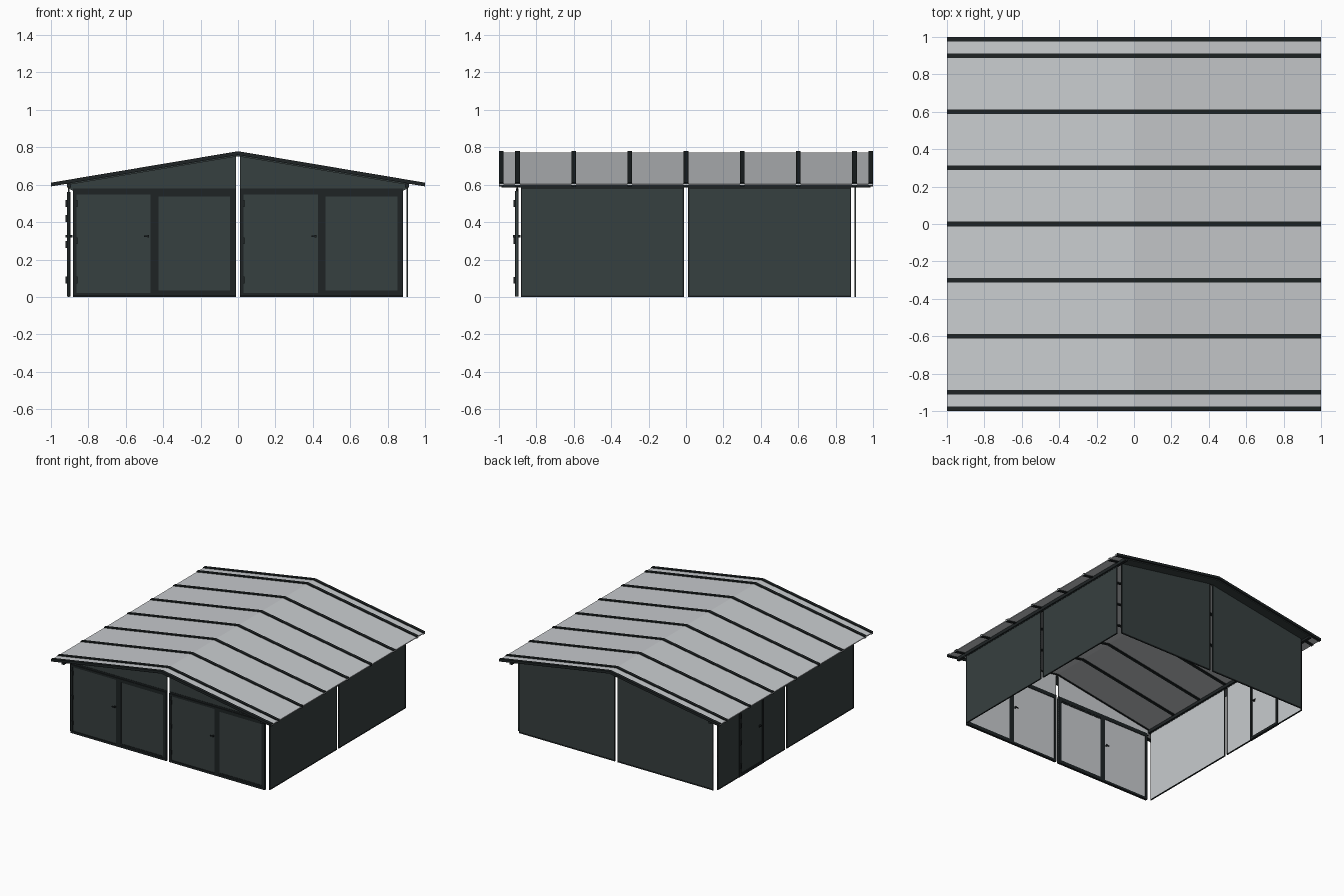
import bpy
import bmesh
from mathutils import Vector

cube = bpy.data.objects.get("Cube")
if cube:
    bpy.data.objects.remove(cube, do_unlink=True)


def material(name, rgb):
    m = bpy.data.materials.new(name)
    m.use_nodes = True
    m.diffuse_color = (*rgb, 1)
    bsdf = m.node_tree.nodes["Principled BSDF"]
    bsdf.inputs["Base Color"].default_value = (*rgb, 1)
    bsdf.inputs["Roughness"].default_value = 0.8
    return m


CLAD = material("dark slate cladding", (0.037, 0.05, 0.05))
TRIM = material("near black trim", (0.013, 0.017, 0.018))
METAL = material("pale grey sheet", (0.58, 0.6, 0.62))

# Each wall maps (along, outward distance, height) to world space
WALLS = {
    "front": lambda u, d, z: Vector((u, -d, z)),
    "back": lambda u, d, z: Vector((u, d, z)),
    "left": lambda u, d, z: Vector((d, u, z)),
    "right": lambda u, d, z: Vector((-d, u, z)),
}
# The model's own left is +x
OUT = {w: f(0, 1, 0) for w, f in WALLS.items()}


def prism(name, wall, pts, d0, d1, mat, inner=None):
    """Extrude an outline lying in a wall plane; inner colours the inside face."""
    place = WALLS[wall]
    bm = bmesh.new()
    near = [bm.verts.new(place(u, d0, z)) for u, z in pts]
    far = [bm.verts.new(place(u, d1, z)) for u, z in pts]
    bm.faces.new(near)
    bm.faces.new(far[::-1])
    n = len(pts)
    for i in range(n):
        j = (i + 1) % n
        bm.faces.new((near[j], near[i], far[i], far[j]))
    bmesh.ops.recalc_face_normals(bm, faces=bm.faces)
    mesh = bpy.data.meshes.new(name)
    mesh.materials.append(mat)
    if inner:
        mesh.materials.append(inner)
        for f in bm.faces:
            f.material_index = int(f.normal.dot(OUT[wall]) < -0.9)
    bm.to_mesh(mesh)
    bm.free()
    ob = bpy.data.objects.new(name, mesh)
    bpy.context.collection.objects.link(ob)
    return ob


def box(name, wall, u0, u1, z0, z1, d0, d1, mat, inner=None):
    return prism(name, wall, [(u0, z0), (u1, z0), (u1, z1), (u0, z1)], d0, d1, mat, inner)


def frame(name, wall, u0, u1, z0, z1, w, d0, d1):
    """Four trim strips around a rectangle."""
    box(name + "_sill", wall, u0, u1, z0, z0 + w, d0, d1, TRIM)
    box(name + "_head", wall, u0, u1, z1 - w, z1, d0, d1, TRIM)
    box(name + "_jamb_a", wall, u0, u0 + w, z0 + w, z1 - w, d0, d1, TRIM)
    box(name + "_jamb_b", wall, u1 - w, u1, z0 + w, z1 - w, d0, d1, TRIM)


def handle(name, wall, u, side):
    """Lever handle on both faces of a door."""
    box(name + "_spindle", wall, u - 0.005, u + 0.005, 0.318, 0.33, 0.885, 0.923, TRIM)
    for k, d in (("inner", 0.885), ("outer", 0.919)):
        box(f"{name}_{k}_lever", wall, u, u + side * 0.022, 0.32, 0.328, d, d + 0.004, TRIM)


GAP, END, TOP = 0.012, 0.882, 0.585
RISE, RIDGE = 0.168, 0.772


def slope(x):
    return RIDGE - RISE * abs(x)


# Roof slopes, one sheet per side
for s, side in ((1, "left"), (-1, "right")):
    prism(f"{side}_roof_sheet", "back",
          [(0, RIDGE), (s, slope(1)), (s, slope(1) - 0.007), (0, RIDGE - 0.007)],
          -0.995, 0.995, METAL)
    # Eave beam under the roof edge
    box(f"{side}_eave_beam", "back", s * 0.892, s * 0.915, TOP, slope(0.915) - 0.007, -0.985, 0.985, TRIM)


# Standing seams folded over the ridge
def rafter(name, y0, y1, above, below, reach, mat):
    prism(name, "back",
          [(-reach, slope(reach) + above), (0, RIDGE + above), (reach, slope(reach) + above),
           (reach, slope(reach) - below), (0, RIDGE - below), (-reach, slope(reach) - below)],
          y0, y1, mat)


for i, y in enumerate((-0.987, -0.9, -0.6, -0.3, 0, 0.3, 0.6, 0.9, 0.987)):
    rafter(f"roof_seam_{i + 1}", y - 0.0125, y + 0.0125, 0.007, 0.013, 1, TRIM)

# Dark soffits below the gable overhangs
rafter("front_gable_soffit", -0.985, -0.9, -0.009, 0.02, 0.915, CLAD)
rafter("back_gable_soffit", 0.9, 0.985, -0.009, 0.02, 0.915, CLAD)

# Front wall: each half holds a door and a glazed panel, with a gable above
for half, u0 in (("right", -END), ("left", GAP)):
    u1 = u0 + END - GAP
    mid = u0 + 0.43
    n = f"front_{half}"
    box(n + "_door", "front", u0, mid, 0.005, 0.565, 0.9, 0.907, CLAD, METAL)
    box(n + "_window", "front", mid, u1, 0.005, 0.565, 0.9, 0.907, CLAD, METAL)
    frame(n + "_frame", "front", u0, u1, 0.004, 0.567, 0.018, 0.895, 0.914)
    box(n + "_mullion", "front", mid - 0.015, mid + 0.015, 0.022, 0.549, 0.895, 0.914, TRIM)
    frame(n + "_window_bead", "front", mid + 0.015, u1 - 0.018, 0.022, 0.549, 0.012, 0.897, 0.911)
    handle(n + "_handle", "front", mid - 0.028, -1)
    for k, z in enumerate((0.09, 0.3, 0.5)):
        box(f"{n}_hinge_{k + 1}", "front", u0 + 0.012, u0 + 0.024, z - 0.018, z + 0.018, 0.91, 0.922, TRIM)
    s = -1 if half == "right" else 1
    prism(n + "_gable", "front",
          [(s * GAP, 0.567), (s * END, 0.567), (s * 0.91, 0.582), (s * 0.91, slope(0.91) - 0.01),
           (s * GAP, slope(GAP) - 0.01)], 0.898, 0.906, CLAD, METAL)
    box(n + "_gable_rail", "front", min(s * GAP, s * END), max(s * GAP, s * END),
        0.567, 0.58, 0.895, 0.909, TRIM)

# Back wall: a plain half and a half made of three boards, both up to the roof
for s, half, cuts in ((-1, "right", (GAP, END)), (1, "left", (GAP, 0.3, 0.6, END))):
    for i, (a, b) in enumerate(zip(cuts, cuts[1:])):
        prism(f"back_{half}_panel_{i + 1}", "back",
              [(s * a, 0), (s * b, 0), (s * b, slope(b) - 0.01), (s * a, slope(a) - 0.01)],
              0.902, 0.907, CLAD, METAL)
    lo, hi = sorted((s * GAP, s * END))
    box(f"back_{half}_base", "back", lo, hi, 0, 0.01, 0.9, 0.909, TRIM)
    for a in (GAP, END - 0.006):
        lo, hi = sorted((s * a, s * (a + 0.006)))
        box(f"back_{half}_edge", "back", lo, hi, 0.01, slope(a + 0.006) - 0.01, 0.9, 0.909, TRIM)

# Side walls: plain halves and three-board halves
for wall, boarded in (("left", -1), ("right", 1)):
    for s in (-1, 1):
        half = "front" if s < 0 else "back"
        cuts = (GAP, 0.3, 0.6, END) if s == boarded else (GAP, END)
        for i, (a, b) in enumerate(zip(cuts, cuts[1:])):
            lo, hi = sorted((s * a, s * b))
            box(f"{wall}_wall_{half}_panel_{i + 1}", wall, lo, hi, 0, TOP, 0.902, 0.907, CLAD, METAL)
        lo, hi = sorted((s * GAP, s * END))
        frame(f"{wall}_wall_{half}_edge", wall, lo, hi, 0, TOP, 0.007, 0.9, 0.909)

# Side door in the middle board of the right wall
frame("side_door_frame", "right", 0.29, 0.61, 0.002, 0.56, 0.022, 0.895, 0.914)
handle("side_door_handle", "right", 0.34, 1)
for k, z in enumerate((0.09, 0.28, 0.42, 0.5)):
    box(f"side_door_hinge_{k + 1}", "right", 0.59, 0.602, z - 0.018, z + 0.018, 0.91, 0.922, TRIM)
